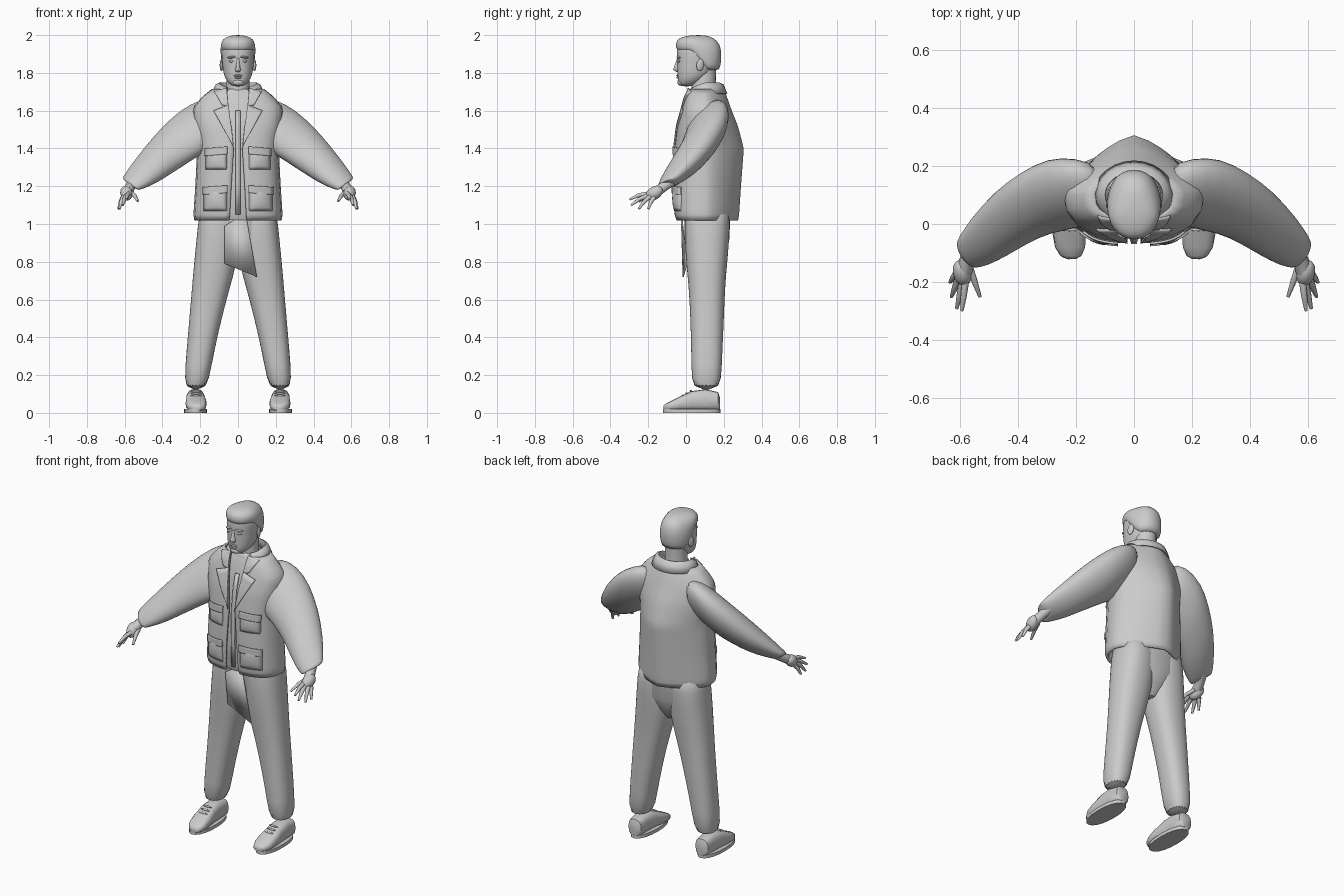
import bpy, bmesh, math
from mathutils import Vector

cube = bpy.data.objects.get("Cube")
if cube:
    bpy.data.objects.remove(cube, do_unlink=True)

grey = bpy.data.materials.new("plain grey")
grey.use_nodes = True
grey.diffuse_color = (0.6, 0.6, 0.6, 1)
grey.node_tree.nodes["Principled BSDF"].inputs["Base Color"].default_value = (0.6, 0.6, 0.6, 1)
SIDES = (("left", 1), ("right", -1))


def finish(name, bm, angle=50, thick=0, subdiv=0):
    bmesh.ops.recalc_face_normals(bm, faces=bm.faces)
    mesh = bpy.data.meshes.new(name)
    bm.to_mesh(mesh)
    bm.free()
    mesh.materials.append(grey)
    ob = bpy.data.objects.new(name, mesh)
    bpy.context.collection.objects.link(ob)
    if thick:
        mod = ob.modifiers.new("thickness", "SOLIDIFY")
        mod.thickness = thick
        mod.offset = 0
    if subdiv:
        ob.modifiers.new("smooth", "SUBSURF").levels = subdiv
        ob.modifiers["smooth"].render_levels = subdiv
    bpy.ops.object.select_all(action="DESELECT")
    bpy.context.view_layer.objects.active = ob
    ob.select_set(True)
    bpy.ops.object.shade_smooth_by_angle(angle=math.radians(angle))
    return ob


def loft(name, rings, s=1, closed=True, caps=True, **kw):
    """Skin a list of rings of points; s = -1 mirrors in x."""
    bm = bmesh.new()
    vs = [[bm.verts.new((p[0] * s, p[1], p[2])) for p in r] for r in rings]
    n = len(rings[0])
    for a, b in zip(vs, vs[1:]):
        for i in range(n if closed else n - 1):
            j = (i + 1) % n
            bm.faces.new((a[i], a[j], b[j], b[i]))
    if closed and caps:
        bm.faces.new(vs[0])
        bm.faces.new(vs[-1])
    return finish(name, bm, **kw)


def spow(v, e):
    return math.copysign(abs(v) ** e, v)


def oval(z, x0, x1, y0, y1, n=20, e=0.85):
    """Horizontal rounded ring between x0..x1 and y0..y1."""
    cx, cy, rx, ry = (x0 + x1) / 2, (y0 + y1) / 2, (x1 - x0) / 2, (y1 - y0) / 2
    ts = [2 * math.pi * i / n for i in range(n)]
    return [(cx + rx * spow(math.cos(t), e), cy + ry * spow(math.sin(t), e), z) for t in ts]


def ball(name, loc, size, rot=(0, 0, 0)):
    bm = bmesh.new()
    bmesh.ops.create_uvsphere(bm, u_segments=14, v_segments=10, radius=1)
    ob = finish(name, bm)
    ob.location, ob.scale, ob.rotation_euler = loc, size, rot
    return ob


# Jacket body: height, half width, front y, back y, half opening
BODY = [(1.02, .225, -.045, .27, .045), (1.05, .23, -.055, .275, .043), (1.2, .22, -.06, .285, .035),
        (1.4, .21, -.055, .30, .022), (1.52, .23, -.04, .268, .035), (1.61, .235, -.015, .232, .05),
        (1.67, .185, .0, .212, .055), (1.71, .135, .02, .195, .06)]
MID, POWER = 0.1, 2.8


def section(z):
    for a, b in zip(BODY, BODY[1:]):
        if z <= b[0]:
            k = max(0, (z - a[0]) / (b[0] - a[0]))
            return [p + (q - p) * k for p, q in zip(a, b)]
    return list(BODY[-1])


def front_y(x, z):
    _, w, f, _, _ = section(z)
    u = min(abs(x) / w, 1)
    return MID - (MID - f) * (1 - u ** POWER) ** (1 / POWER)


def jacket_ring(z):
    _, w, f, b, g = section(z)
    half = []
    for i in range(8):
        x = g + (w * 0.97 - g) * i / 7
        half.append((x, front_y(x, z), z))
    for i in range(9):
        t = math.pi / 2 * i / 8
        half.append((w * math.cos(t) ** 0.9, MID + (b - MID) * (0.5 * math.sin(t) + 0.5 * (1 - math.cos(t) ** 1.1)), z))
    half[-1] = (0, b, z)
    return half + [(-x, y, zz) for x, y, zz in reversed(half[:-1])]


loft("jacket_body", [jacket_ring(1.02 + 0.69 * i / 24) for i in range(25)], closed=False, thick=0.012)

# Shirt seen in the jacket opening
loft("shirt", [oval(z, -w * .8, w * .8, f + .016, b - .05) for z, w, f, b, g in BODY])
loft("shirt_placket", [[(x, front_y(x, z) + .012, z) for x in (-.012, .012)]
                       for z in (1.05, 1.2, 1.4, 1.52, 1.6)], closed=False, thick=0.008)


def patch(name, corners, s, lift=0.01, bulge=0.0, thick=0.008):
    """Plate draped over the jacket front; corners run around as x, z."""
    a, b, c, d = [Vector(p) for p in corners]
    rows = []
    for j in range(8):
        v = j / 7
        row = []
        for i in range(8):
            u = i / 7
            x, z = a.lerp(b, u).lerp(d.lerp(c, u), v)
            puff = bulge * (math.sin(math.pi * u) * math.sin(math.pi * v)) ** 0.5 if 0 < i < 7 and 0 < j < 7 else 0
            row.append((x, front_y(x, z) - lift - puff, z))
        rows.append(row)
    loft(name, rows, s, closed=False, thick=thick)


for side, s in SIDES:
    # Lapels, pockets and flaps
    patch(side + "_lapel", [(.022, 1.40), (.03, 1.42), (.13, 1.60), (.05, 1.63)], s)
    patch(side + "_collar_front", [(.05, 1.62), (.085, 1.63), (.125, 1.70), (.06, 1.72)], s)
    patch(side + "_chest_pocket", [(.06, 1.29), (.17, 1.29), (.17, 1.39), (.06, 1.39)], s, .004, .012)
    patch(side + "_chest_flap", [(.055, 1.37), (.175, 1.36), (.175, 1.40), (.055, 1.41)], s, .014)
    patch(side + "_hip_pocket", [(.06, 1.07), (.18, 1.07), (.18, 1.19), (.06, 1.19)], s, .004, .014)
    patch(side + "_hip_flap", [(.055, 1.165), (.185, 1.155), (.185, 1.195), (.055, 1.205)], s, .014)

    # Sleeve: x, y, z, y radius, z radius, lean in x
    arm = [(.11, .11, 1.535, .09, .13, 0), (.20, .105, 1.515, .125, .15, 0), (.29, .10, 1.46, .13, .15, .01),
           (.38, .055, 1.39, .125, .13, .02), (.46, .00, 1.315, .115, .10, .03),
           (.53, -.06, 1.25, .085, .06, .04), (.565, -.095, 1.215, .055, .035, .045),
           (.572, -.105, 1.208, .05, .03, .042)]
    rings = []
    for x, y, z, ry, rz, lean in arm:
        ts = [2 * math.pi * i / 18 for i in range(18)]
        rings.append([(x + lean * math.sin(t + .6), y + ry * math.cos(t), z + rz * math.sin(t + .6)) for t in ts])
    loft(side + "_sleeve", rings, s, subdiv=1)

    # Hand: tapered fingers from knuckle to tip
    def limb(name, pts, radii):
        rs = []
        for i, p in enumerate(pts):
            d = Vector(pts[min(i + 1, len(pts) - 1)]) - Vector(pts[max(i - 1, 0)])
            u = d.cross(Vector((0.8, 0, 0.4))).normalized()
            w = d.cross(u).normalized()
            rs.append([Vector(p) + radii[i] * (u * math.cos(k * math.pi / 4) + w * math.sin(k * math.pi / 4)) for k in range(8)])
        loft(name, rs, s)

    limb(side + "_wrist", [(.55, -.07, 1.23), (.572, -.12, 1.195), (.585, -.16, 1.17)], [.028, .027, .03])
    ball(side + "_palm", (.591 * s, -.168, 1.163), (.032, .05, .034), (.55, 0, -.25 * s))
    fingers = {"thumb": ((.565, -.15, 1.165), (.53, -.25, 1.12)), "index": ((.58, -.20, 1.16), (.592, -.298, 1.13)),
               "middle": ((.59, -.20, 1.15), (.61, -.29, 1.10)), "ring": ((.605, -.19, 1.145), (.628, -.25, 1.08)),
               "little": ((.61, -.17, 1.14), (.633, -.20, 1.08))}
    for finger, (a, b) in fingers.items():
        m = [(p + q) / 2 for p, q in zip(a, b)]
        m[2] += .008
        limb(side + "_" + finger, [a, m, b], [.013, .011, .006])

    # Trouser leg: height, inner x, outer x, front y, back y
    leg = [(.115, .165, .285, .03, .185), (.25, .14, .28, .028, .19), (.42, .105, .265, .025, .198),
           (.6, .06, .25, .018, .205), (.72, .025, .24, .008, .212), (.85, -.005, .228, -.005, .225),
           (1.0, -.01, .213, -.01, .235), (1.1, -.01, .2, -.005, .23)]
    loft(side + "_trouser_leg", [oval(*r) for r in leg], s, subdiv=1)

    # Shoe: stations from heel to toe as y, half width, top height, x centre
    shoe = [(.18, .025, .08, .225), (.17, .042, .11, .225), (.10, .048, .125, .225), (.03, .05, .115, .225),
            (-.03, .056, .088, .222), (-.08, .052, .062, .22), (-.11, .036, .048, .217), (-.12, .016, .038, .215)]
    rows = []
    for y, w, h, cx in shoe:
        ts = [2 * math.pi * i / 16 for i in range(16)]
        rows.append([(cx + w * spow(math.cos(t), .7), y, .012 + (h - .012) * (.5 + .5 * spow(math.sin(t), .7))) for t in ts])
    loft(side + "_shoe", rows, s)
    sole = [oval(z, .165, .285, -.122, .182, e=.9) for z in (0, .02)]
    loft(side + "_sole", sole, s)
    for k in range(3):
        ball(side + "_lace", (.222 * s, .025 - .022 * k, .115 - .012 * k), (.03, .006, .006))

# Seat of the trousers and hanging cloth flap
loft("trouser_seat", [oval(z, -w, w, f, b) for z, w, f, b in
                      ((.78, .03, .06, .16), (.84, .11, .02, .2), (.92, .18, -.008, .23), (1.08, .2, -.01, .235))])
loft("cloth_flap", [[(-.07, .005, .79), (.1, -.015, .72)], [(-.07, -.02, .99), (.04, -.025, 1.06)]],
     closed=False, thick=0.006)

# Jacket collar around the neck
rows = []
for grow, z in ((.03, 1.69), (.012, 1.735), (-.004, 1.745), (-.012, 1.70)):
    row = []
    for i in range(21):
        t = math.radians(-55 + 290 * i / 20)
        row.append(((.105 + grow) * math.cos(t), .10 + (.085 + grow) * math.sin(t), z - .03 * max(0, -math.sin(t))))
    rows.append(row)
loft("jacket_collar", rows, closed=False, thick=0.008, angle=70)
loft("shirt_collar", [oval(z, -w, w, .1 - w * .9, .1 + w * .8) for z, w in ((1.62, .1), (1.69, .08), (1.715, .072))], caps=False, thick=.006)
loft("neck", [oval(z, -w, w, f, b, e=1) for z, w, f, b in
              ((1.58, .075, .02, .17), (1.68, .062, .03, .155), (1.82, .06, .03, .16))])

# Head: height, half width, front y, back y
HEAD = [(1.728, .022, -.025, .03), (1.74, .046, -.038, .06), (1.765, .066, -.044, .10), (1.80, .078, -.046, .14),
        (1.84, .083, -.047, .165), (1.88, .087, -.048, .178), (1.92, .089, -.05, .18), (1.955, .08, -.04, .17),
        (1.98, .058, -.01, .145), (1.99, .025, .03, .1)]
loft("head", [oval(*(z, -w, w, f, b), n=24, e=.9) for z, w, f, b in HEAD], subdiv=1)

# Hair cap, lower at the nape than at the brow
rows = []
HAIR = [(0, .086, -.05, .172), (.25, .093, -.054, .186), (.55, .094, -.054, .19), (.78, .083, -.042, .18),
        (.93, .058, -.008, .15), (1, .022, .04, .1)]
for k, w, f, b in HAIR:
    ring = oval(0, -w, w, f, b, n=24, e=.92)
    rows.append([(x, y, lo + (2.0 - lo) * k) for x, y, _ in ring
                 for lo in [1.915 - .125 * min(1, max(0, (y - .03) / .09))]])
loft("hair", rows, subdiv=1)

# Face
nose = [[(-w, -.035, z), (-w * .5, y, z), (w * .5, y, z), (w, -.035, z)] for z, w, y in
        ((1.805, .013, -.05), (1.815, .019, -.068), (1.83, .014, -.064), (1.865, .009, -.052), (1.88, .012, -.046))]
loft("nose", nose, angle=80)
ball("upper_lip", (0, -.043, 1.786), (.024, .009, .005))
ball("lower_lip", (0, -.042, 1.775), (.02, .009, .006))
ball("chin", (0, -.028, 1.75), (.03, .018, .018))
for side, s in SIDES:
    ball(side + "_brow", (.034 * s, -.038, 1.883), (.024, .012, .006), (0, .1 * s, .25 * s))
    ball(side + "_eye", (.034 * s, -.034, 1.862), (.014, .011, .007))
    ball(side + "_ear", (.087 * s, .075, 1.842), (.009, .02, .032), (-.15, 0, .25 * s))
